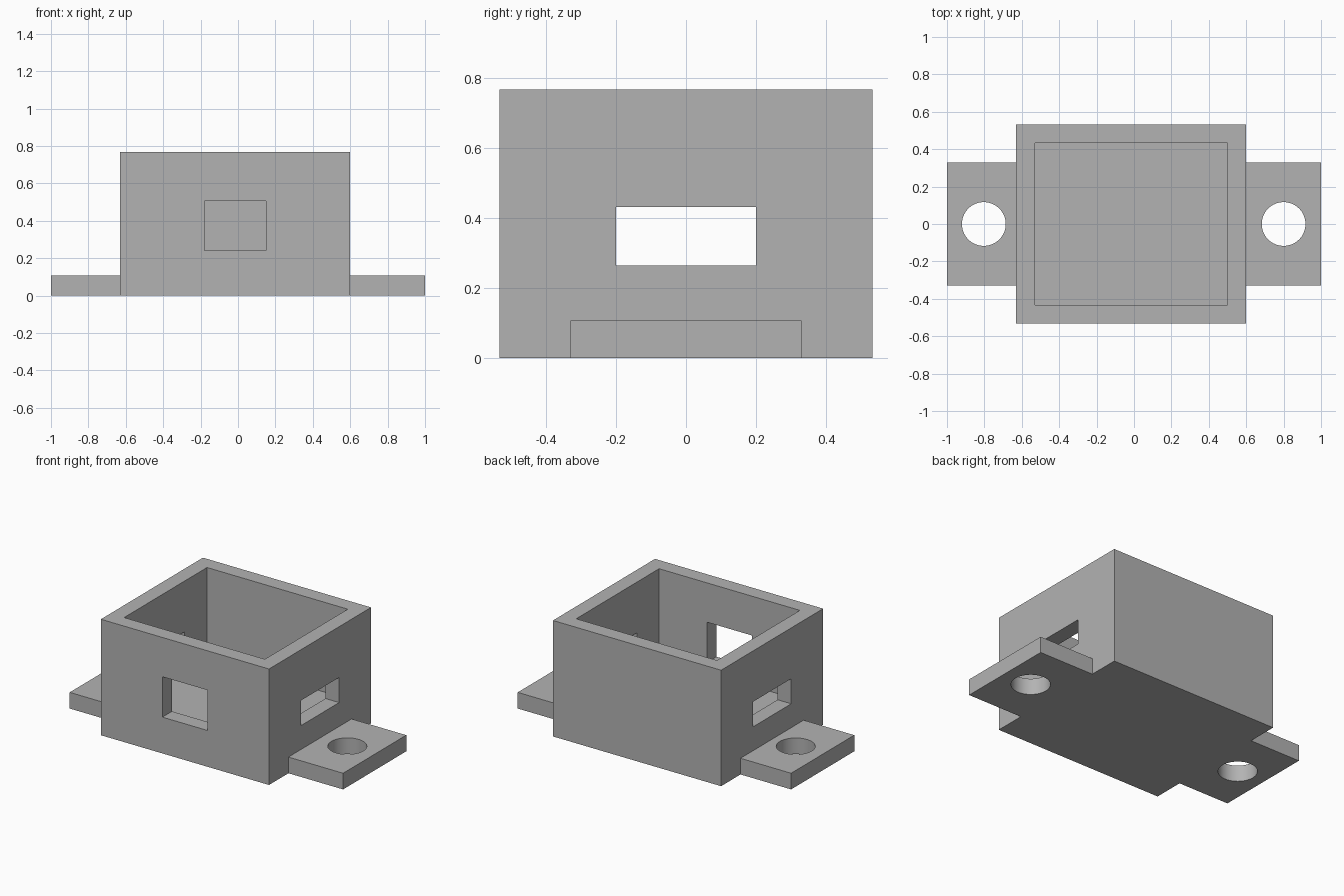
import bpy
import bmesh

cube = bpy.data.objects.get("Cube")
if cube:
    bpy.data.objects.remove(cube, do_unlink=True)

grey = bpy.data.materials.new("plain_grey")
grey.use_nodes = True
colour = (0.45, 0.45, 0.45, 1)
grey.diffuse_color = colour
grey.node_tree.nodes["Principled BSDF"].inputs["Base Color"].default_value = colour


def finish(name, bm):
    mesh = bpy.data.meshes.new(name)
    bm.to_mesh(mesh)
    bm.free()
    mesh.materials.append(grey)
    obj = bpy.data.objects.new(name, mesh)
    bpy.context.collection.objects.link(obj)
    return obj


def box(name, low, high):
    bm = bmesh.new()
    bmesh.ops.create_cube(bm, size=1)
    for v in bm.verts:
        v.co = [h if c > 0 else l for c, l, h in zip(v.co, low, high)]
    return finish(name, bm)


def cylinder(name, x, radius, depth):
    bm = bmesh.new()
    bmesh.ops.create_cone(bm, cap_ends=True, segments=64, radius1=radius,
                          radius2=radius, depth=depth)
    bmesh.ops.translate(bm, verts=bm.verts, vec=(x, 0, 0))
    return finish(name, bm)


def combine(target, other, operation):
    mod = target.modifiers.new(other.name, "BOOLEAN")
    mod.operation = operation
    mod.solver = "EXACT"
    mod.object = other
    other.hide_render = True
    other.hide_set(True)


# Open-topped housing, slightly off centre
left, right, half_depth, height = -0.63, 0.60, 0.533, 0.767
wall, floor = 0.1, 0.173
housing = box("housing", (left, -half_depth, 0), (right, half_depth, height))

# Mounting plate running under the housing, forming a tab on each side
plate = box("mounting_plate", (-1, -0.33, 0), (1, 0.33, 0.107))
combine(housing, plate, "UNION")

# Inner cavity, front window and the slot through both sides
cutters = [
    box("cavity_cutter", (left + wall, wall - half_depth, floor),
        (right - wall, half_depth - wall, 1)),
    box("front_window_cutter", (-0.18, -0.7, 0.24), (0.15, -0.3, 0.507)),
    box("side_slot_cutter", (-0.8, -0.2, 0.265), (0.8, 0.2, 0.431)),
]

# Screw holes in the tabs
for side, x in (("right", -0.803), ("left", 0.8)):
    cutters.append(cylinder(side + "_screw_hole_cutter", x, 0.117, 0.6))
for cutter in cutters:
    combine(housing, cutter, "DIFFERENCE")

# Bake the cuts and drop the cutters
bpy.context.view_layer.objects.active = housing
housing.select_set(True)
for mod in list(housing.modifiers):
    bpy.ops.object.modifier_apply(modifier=mod.name)
for helper in cutters + [plate]:
    bpy.data.objects.remove(helper, do_unlink=True)
bpy.ops.object.shade_smooth_by_angle()
